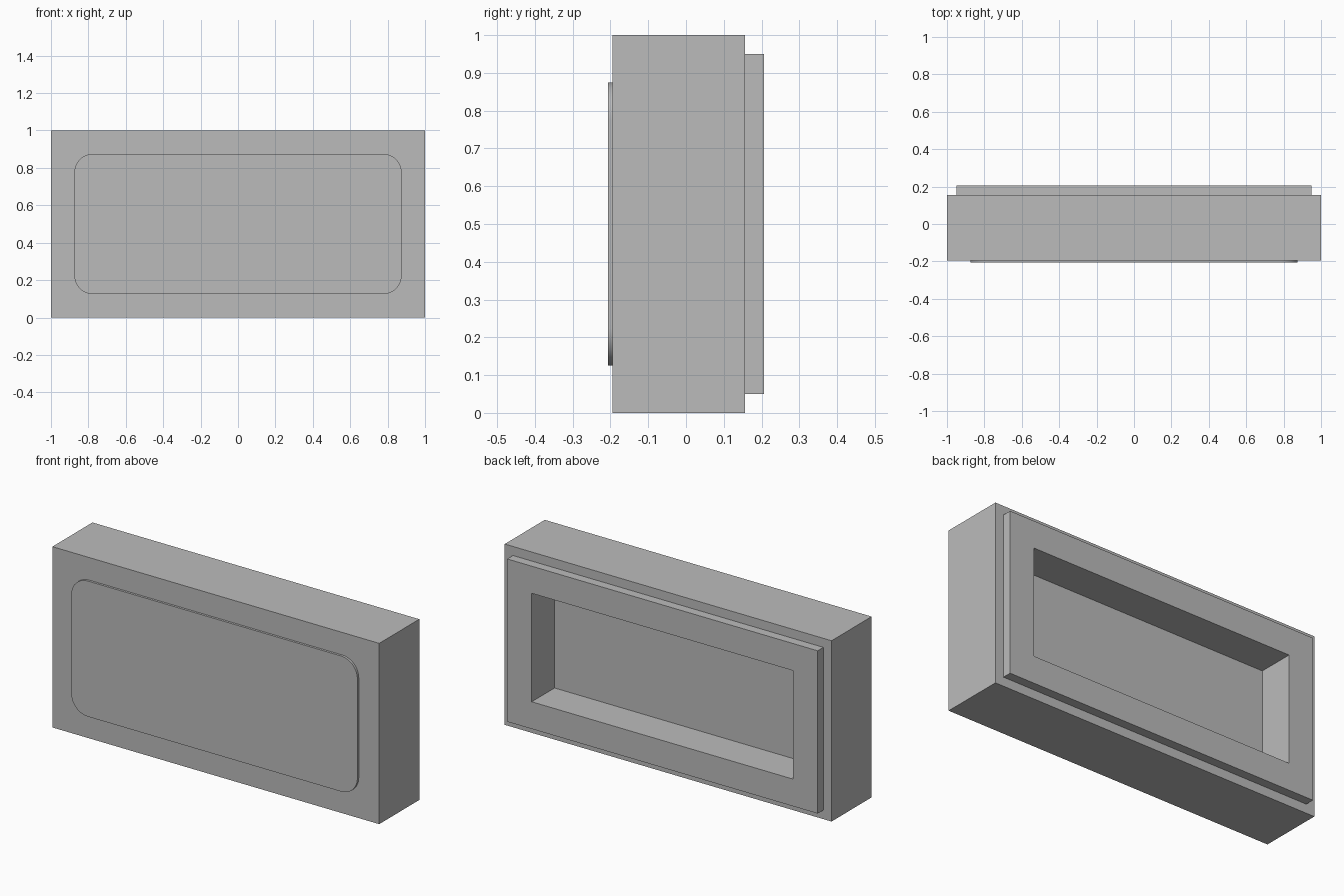
import bpy, bmesh, math
from mathutils import Vector

cube = bpy.data.objects.get("Cube")
if cube:
    bpy.data.objects.remove(cube, do_unlink=True)

FRONT, BACK = -0.194, 0.156      # main block, front and back planes
PANEL_DEPTH = 0.0125

grey = bpy.data.materials.new("plain grey")
grey.use_nodes = True
colour = (0.5, 0.5, 0.5, 1)
grey.diffuse_color = colour
grey.node_tree.nodes["Principled BSDF"].inputs["Base Color"].default_value = colour


def finish(bm, name):
    bmesh.ops.recalc_face_normals(bm, faces=bm.faces)
    mesh = bpy.data.meshes.new(name)
    bm.to_mesh(mesh)
    bm.free()
    mesh.materials.append(grey)
    obj = bpy.data.objects.new(name, mesh)
    bpy.context.collection.objects.link(obj)
    return obj


def step(bm, face, margin, depth):
    """Inset a back face, then push the middle along y."""
    bmesh.ops.inset_region(bm, faces=[face], thickness=margin, use_even_offset=True)
    top = bmesh.ops.extrude_discrete_faces(bm, faces=[face])["faces"][0]
    bmesh.ops.translate(bm, verts=top.verts, vec=(0, depth, 0))
    return top


# Block with a raised back rim and a rectangular recess
bm = bmesh.new()
bmesh.ops.create_cube(bm, size=1)
bmesh.ops.scale(bm, verts=bm.verts, vec=(2, BACK - FRONT, 1))
bmesh.ops.translate(bm, verts=bm.verts, vec=(0, (FRONT + BACK) / 2, 0.5))
bm.normal_update()
back = max(bm.faces, key=lambda f: f.calc_center_median().y)
rim = step(bm, back, 0.05, 0.05)
bm.normal_update()
step(bm, rim, 0.15, -0.2)
finish(bm, "block_with_recess")

# Thin rounded panel on the front
bm = bmesh.new()
radius, half_x, half_z, steps = 0.1, 0.875, 0.375, 12
outline = []
for quarter, (sx, sz) in enumerate([(1, 1), (-1, 1), (-1, -1), (1, -1)]):
    for i in range(steps + 1):
        a = math.pi / 2 * (quarter + i / steps)
        outline.append(bm.verts.new((sx * (half_x - radius) + radius * math.cos(a), FRONT,
                                     0.5 + sz * (half_z - radius) + radius * math.sin(a))))
base = bm.faces.new(outline)
cap = bmesh.ops.extrude_face_region(bm, geom=[base], use_keep_orig=True)["geom"]
bmesh.ops.translate(bm, verts=[g for g in cap if isinstance(g, bmesh.types.BMVert)],
                    vec=Vector((0, -PANEL_DEPTH, 0)))
panel = finish(bm, "front_panel")
bpy.context.view_layer.objects.active = panel
panel.select_set(True)
bpy.ops.object.shade_smooth_by_angle(angle=math.radians(30))
